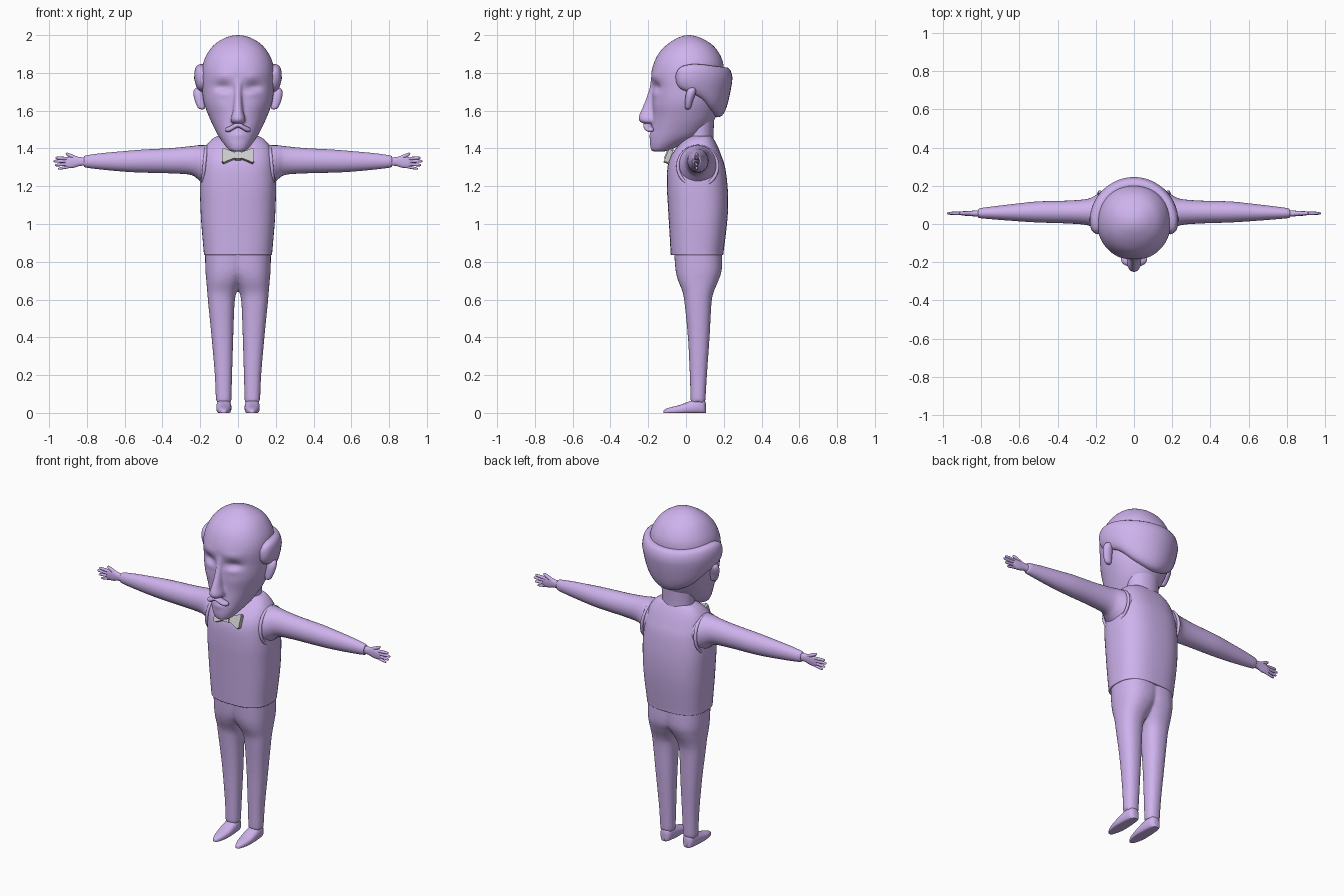
import bpy, bmesh, math

lilac = bpy.data.materials.new("lilac")
lilac.diffuse_color = (0.62, 0.45, 0.85, 1)


def smooth(ob, angle=50):
    bpy.ops.object.select_all(action='DESELECT')
    ob.select_set(True)
    bpy.context.view_layer.objects.active = ob
    bpy.ops.object.shade_smooth_by_angle(angle=math.radians(angle))


def skin(name, rings, mirror=False, mat=lilac):
    """Bridge rings of points into a capped solid."""
    n = len(rings[0])
    verts = [p for r in rings for p in r]
    faces = [(i * n + j, i * n + (j + 1) % n, (i + 1) * n + (j + 1) % n, (i + 1) * n + j)
             for i in range(len(rings) - 1) for j in range(n)]
    faces += [tuple(range(n))[::-1], tuple(range(len(verts) - n, len(verts)))]
    me = bpy.data.meshes.new(name)
    me.from_pydata(verts, [], faces)
    bm = bmesh.new()
    bm.from_mesh(me)
    bmesh.ops.recalc_face_normals(bm, faces=bm.faces)
    bm.to_mesh(me)
    bm.free()
    ob = bpy.data.objects.new(name, me)
    bpy.context.collection.objects.link(ob)
    if mat:
        me.materials.append(mat)
    smooth(ob)
    if mirror:
        m = ob.modifiers.new("mirror", 'MIRROR')
        m.use_mirror_merge = False
    return ob


def spline(secs, steps):
    """Catmull-Rom interpolation of number tuples."""
    out = []
    for i in range(len(secs) - 1):
        p = [secs[max(0, min(len(secs) - 1, i + k))] for k in (-1, 0, 1, 2)]
        for s in range(steps):
            t = s / steps
            out.append(tuple(b + 0.5 * t * (c - a + t * (2 * a - 5 * b + 4 * c - d + t * (3 * (b - c) + d - a)))
                             for a, b, c, d in zip(*p)))
    return out + [secs[-1]]


def oval(n, e):
    f = lambda v: math.copysign(abs(v) ** (2 / e), v)
    return [(f(math.cos(2 * math.pi * k / n)), f(math.sin(2 * math.pi * k / n))) for k in range(n)]


def loft(name, axis, secs, e=2.0, n=32, steps=4, mirror=False):
    """Sections are (position on axis, min a, max a, min b, max b)."""
    rings = []
    for t, a0, a1, b0, b1 in spline(secs, steps):
        ring = []
        for c, s in oval(n, e):
            a, b = (a0 + a1) / 2 + c * (a1 - a0) / 2, (b0 + b1) / 2 + s * (b1 - b0) / 2
            ring.append({'x': (t, a, b), 'y': (a, t, b), 'z': (a, b, t)}[axis])
        rings.append(ring)
    return skin(name, rings, mirror)


def fuse(ob, voxel, iterations):
    r = ob.modifiers.new("fuse", 'REMESH')
    r.mode, r.voxel_size, r.use_smooth_shade = 'VOXEL', voxel, True
    s = ob.modifiers.new("soften", 'SMOOTH')
    s.factor, s.iterations = 0.5, iterations


# Head: (z, half width, front y, back y)
profile = [(1.384, .02, -.17, -.12), (1.39, .045, -.183, -.09), (1.42, .072, -.19, -.02),
           (1.46, .10, -.19, .07), (1.50, .122, -.184, .115), (1.56, .15, -.178, .155),
           (1.64, .18, -.178, .18), (1.72, .19, -.18, .195), (1.80, .192, -.183, .20),
           (1.86, .182, -.167, .195), (1.91, .158, -.14, .172), (1.95, .125, -.10, .138),
           (1.98, .08, -.055, .09), (1.995, .04, -.02, .05), (2.0, .008, .007, .023)]
head = loft("head", 'z', [(z, -w, w, f, b) for z, w, f, b in profile], 2.1, 72, 6)

# Face relief: sockets, lids, brows, cheeks, lip (x, z, spread x, spread z, depth)
relief = [(.08, 1.725, .045, .025, .022), (.08, 1.69, .03, .016, -.006),
          (.08, 1.785, .05, .02, -.005), (.09, 1.63, .04, .04, -.004), (0, 1.47, .03, .012, -.006)]
for v in head.data.vertices:
    if v.co.y < 0:
        for x, z, sx, sz, d in relief:
            v.co.y += d * math.exp(-((abs(v.co.x) - x) / sx) ** 2 - ((v.co.z - z) / sz) ** 2)

# Nose, fused into the head
nose = loft("nose", 'z', [(1.532, -.022, .022, -.225, -.15), (1.54, -.036, .036, -.243, -.14),
                          (1.56, -.038, .038, -.252, -.14), (1.60, -.028, .028, -.238, -.14),
                          (1.66, -.022, .022, -.213, -.14), (1.72, -.022, .022, -.193, -.14),
                          (1.78, -.035, .035, -.183, -.14), (1.80, -.02, .02, -.17, -.14)], 2, 24, 5)
bpy.ops.object.select_all(action='DESELECT')
nose.select_set(True)
head.select_set(True)
bpy.context.view_layer.objects.active = head
bpy.ops.object.join()
fuse(head, .007, 4)

# Hair band round the back: (angle from back, low z, high z, half thickness)
half = [(0, 1.565, 1.83, .045), (40, 1.60, 1.835, .043), (68, 1.665, 1.845, .041),
        (88, 1.695, 1.845, .04), (102, 1.715, 1.83, .033), (109, 1.745, 1.80, .012)]
band = [(-a, l, h, t) for a, l, h, t in half[:0:-1]] + half
rings = []
for a, lo, hi, t in spline(band, 5):
    a = math.radians(a)
    ring = []
    for c, s in oval(28, 3):
        z = (lo + hi) / 2 + s * (hi - lo) / 2
        r = .192 + c * t - .2 * max(0, 1.77 - z)
        ring.append((math.sin(a) * r, .012 + math.cos(a) * r, z))
    rings.append(ring)
skin("hair_band", rings)

# Ears
loft("ears", 'z', [(1.607, .183, .195, .005, .015), (1.615, .175, .212, -.005, .025),
                   (1.65, .175, .228, -.005, .036), (1.69, .18, .236, .0, .05),
                   (1.715, .185, .23, .012, .052), (1.725, .19, .21, .025, .04)], n=20, mirror=True)

# Moustache
loft("moustache", 'x', [(-.004, -.226, -.18, 1.512, 1.536), (.015, -.226, -.18, 1.505, 1.533),
                        (.035, -.22, -.175, 1.492, 1.522), (.053, -.211, -.17, 1.486, 1.513),
                        (.064, -.2, -.175, 1.49, 1.507), (.067, -.192, -.183, 1.496, 1.502)],
     n=16, mirror=True)

# Neck
loft("neck", 'z', [(1.38, -.1, .1, -.02, .15), (1.46, -.095, .095, 0, .145),
                   (1.56, -.1, .1, 0, .15)], steps=3)

# Waistcoat
vest = [(.835, .172, -.072, .19), (.838, .18, -.08, .197), (.86, .182, -.082, .2),
        (1.0, .194, -.09, .217), (1.1, .199, -.096, .223), (1.2, .202, -.101, .22),
        (1.3, .197, -.098, .207), (1.36, .188, -.08, .188), (1.41, .17, -.045, .168),
        (1.445, .142, -.01, .15), (1.463, .115, .02, .137), (1.466, .10, .03, .13)]
loft("waistcoat", 'z', [(z, -w, w, f, b) for z, w, f, b in vest], 2.6, 48, 5)

# Armhole trim
bpy.ops.mesh.primitive_torus_add(major_radius=.105, minor_radius=.009, major_segments=40,
                                 minor_segments=10, location=(0, 0, 0))
trim = bpy.context.object
trim.name = "armhole_trim"
for v in trim.data.vertices:
    x, y, z = v.co
    v.co = (.179 + z - .1 * x, .062 + y, 1.306 + x)
trim.data.materials.append(lilac)
smooth(trim)
trim.modifiers.new("mirror", 'MIRROR')

# Arms
loft("arms", 'x', [(.12, -.04, .165, 1.205, 1.42), (.18, -.036, .16, 1.212, 1.418),
                   (.21, -.022, .145, 1.235, 1.417), (.25, -.005, .13, 1.26, 1.412),
                   (.35, .003, .122, 1.268, 1.402), (.5, .008, .118, 1.272, 1.394),
                   (.6, .014, .108, 1.277, 1.386), (.72, .023, .094, 1.288, 1.375),
                   (.80, .03, .083, 1.298, 1.364), (.815, .035, .075, 1.303, 1.358)],
     n=28, mirror=True)

# Hands
loft("palms", 'x', [(.80, .038, .073, 1.308, 1.352), (.835, .04, .07, 1.308, 1.354),
                    (.87, .042, .068, 1.298, 1.36), (.9, .045, .066, 1.297, 1.353),
                    (.915, .05, .062, 1.303, 1.347)], 2.3, 20, mirror=True)
fingers = {"index_fingers": (.895, 1.346, .967, 1.350, .0085), "middle_fingers": (.9, 1.332, .978, 1.333, .0085),
           "ring_fingers": (.895, 1.318, .969, 1.311, .008), "little_fingers": (.885, 1.305, .953, 1.292, .0075),
           "thumbs": (.845, 1.343, .912, 1.372, .011)}
for name, (x0, z0, x1, z1, r) in fingers.items():
    secs = []
    for t, k in ((0, 1), (.5, 1), (.85, .85), (.96, .55), (1, .15)):
        z = z0 + t * (z1 - z0)
        secs.append((x0 + t * (x1 - x0), .056 - r * k, .056 + r * k, z - r * k, z + r * k))
    loft(name, 'x', secs, n=12, steps=3, mirror=True)

# Trousers: two legs fused at the hips
trousers = loft("trousers", 'z', [(.055, .038, .114, .027, .1), (.065, .035, .117, .024, .103),
                                  (.2, .031, .123, .02, .111), (.4, .025, .14, .01, .125),
                                  (.58, .018, .158, -.008, .135), (.64, .006, .163, -.018, .147),
                                  (.7, -.025, .168, -.042, .172), (.76, -.06, .173, -.056, .19),
                                  (.87, -.08, .175, -.064, .19)], 2.3, mirror=True)
fuse(trousers, .009, 5)

# Shoes: (y, half width, height)
shoe = [(-.118, .006, .012), (-.11, .015, .02), (-.08, .028, .03), (-.03, .038, .043),
        (.02, .04, .062), (.06, .038, .075), (.09, .032, .075), (.102, .02, .06), (.105, .01, .045)]
shoes = loft("shoes", 'y', [(y, .075 - w, .075 + w, -.008, h) for y, w, h in shoe], 2.5, mirror=True)
for v in shoes.data.vertices:
    v.co.z = max(v.co.z, 0)

# Bow tie: flat flared wings and a knot, leaning with the chest
outline = [(0, .014), (.03, .02), (.076, .041), (.085, .034), (.085, -.034), (.076, -.041), (.03, -.02), (0, -.014)]
knot = [(-.016, .021), (.016, .021), (.016, -.021), (-.016, -.021)]
for name, pts, d, mir in (("bow_tie_wings", outline, .013, True), ("bow_tie_knot", knot, .019, False)):
    tie = skin(name, [[(x, y, z) for x, z in pts] for y in (-d, d)], mir, None)
    tie.location = (0, -.092, 1.36)
    tie.rotation_euler.x = math.radians(-22)
    smooth(tie, 30)
